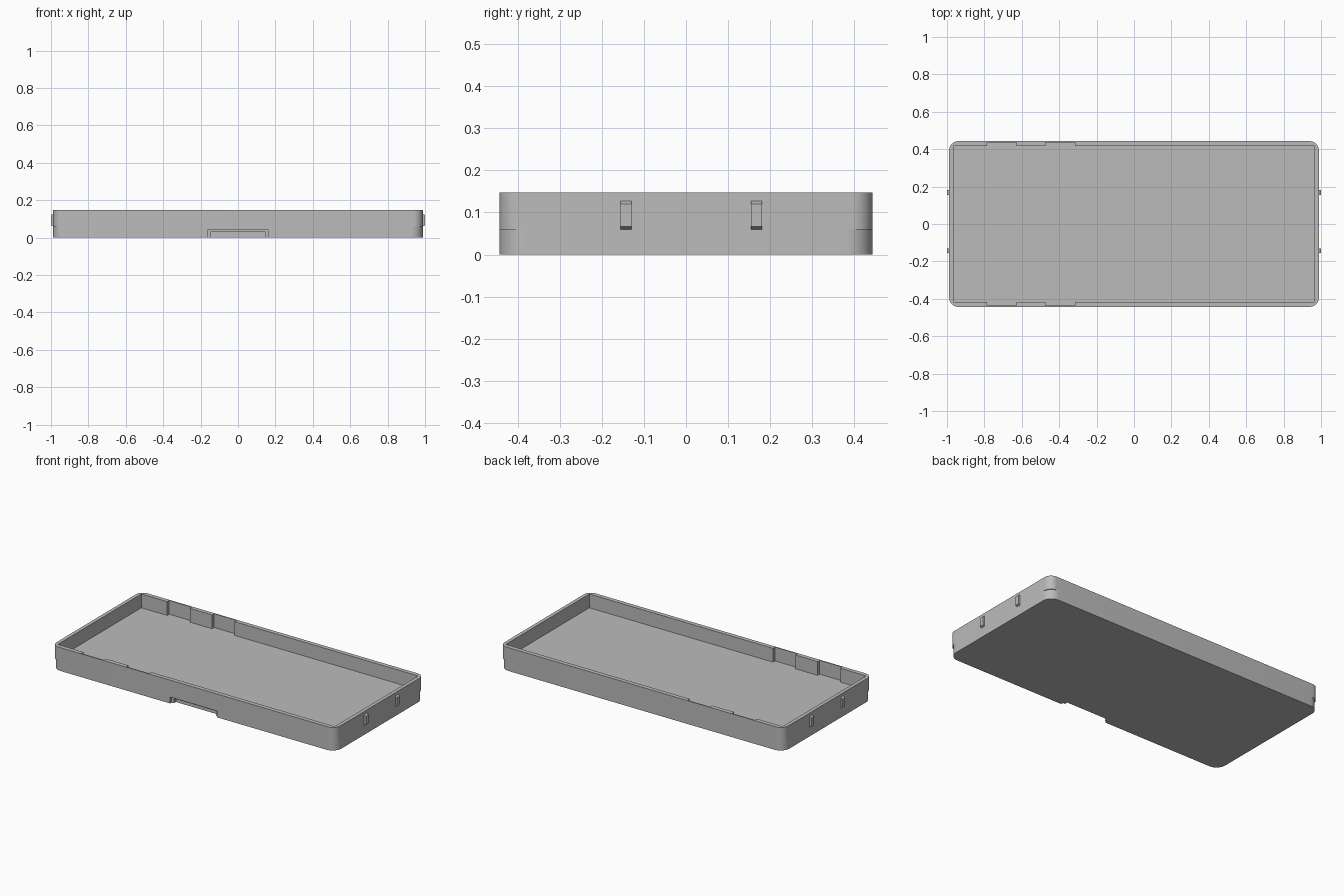
import bpy, bmesh, math

if "Cube" in bpy.data.objects:
    bpy.data.objects.remove(bpy.data.objects["Cube"])

grey = bpy.data.materials.new("light_grey")
grey.diffuse_color = (0.5, 0.5, 0.5, 1)
grey.use_nodes = True
grey.node_tree.nodes["Principled BSDF"].inputs["Base Color"].default_value = grey.diffuse_color

HX, HY = 0.988, 0.443          # outer half sizes
FLOOR, TOP = 0.06, 0.147       # floor and rim heights


def prism(name, pts, vec):
    """Extrude a closed planar outline along a vector."""
    bm = bmesh.new()
    face = bm.faces.new([bm.verts.new(p) for p in pts])
    ext = bmesh.ops.extrude_face_region(bm, geom=[face])
    moved = [g for g in ext["geom"] if isinstance(g, bmesh.types.BMVert)]
    bmesh.ops.translate(bm, verts=moved, vec=vec)
    bmesh.ops.recalc_face_normals(bm, faces=bm.faces)
    mesh = bpy.data.meshes.new(name)
    bm.to_mesh(mesh)
    bm.free()
    mesh.materials.append(grey)
    ob = bpy.data.objects.new(name, mesh)
    bpy.context.collection.objects.link(ob)
    return ob


def box(name, x0, x1, y0, y1, z0, z1):
    return prism(name, [(x0, y0, z0), (x1, y0, z0), (x1, y1, z0), (x0, y1, z0)],
                 (0, 0, z1 - z0))


def rounded_slab(name, r, z0, z1, steps=12):
    pts = []
    for i, (sx, sy) in enumerate([(1, 1), (-1, 1), (-1, -1), (1, -1)]):
        for k in range(steps + 1):
            a = math.pi / 2 * (i + k / steps)
            pts.append((sx * (HX - r) + r * math.cos(a),
                        sy * (HY - r) + r * math.sin(a), z0))
    return prism(name, pts, (0, 0, z1 - z0))


def cut(ob, cutters):
    """Subtract the cutters, apply the result and remove the helpers."""
    for c in cutters:
        m = ob.modifiers.new("cut", 'BOOLEAN')
        m.operation, m.solver, m.object = 'DIFFERENCE', 'EXACT', c
        c.hide_render = True
    bpy.context.view_layer.objects.active = ob
    for m in list(ob.modifiers):
        bpy.ops.object.modifier_apply(modifier=m.name)
    for c in cutters:
        bpy.data.objects.remove(c)


def smooth(ob):
    bpy.ops.object.select_all(action='DESELECT')
    ob.select_set(True)
    bpy.context.view_layer.objects.active = ob
    bpy.ops.object.shade_smooth_by_angle(angle=math.radians(30))


# Solid base with a stepped notch in the lower front edge
base = rounded_slab("tray_base", 0.062, 0, FLOOR)
cut(base, [box("notch_outer", -0.163, 0.163, -0.5, -HY + 0.015, -0.1, 0.04),
           box("notch_inner", -0.148, 0.148, -0.5, -HY + 0.035, -0.1, 0.03)])
smooth(base)

# Thin wall with a square-cornered cavity and clip recesses on both long sides
wall = rounded_slab("tray_wall", 0.048, FLOOR, TOP)
cutters = [box("cavity", -0.965, 0.965, -0.416, 0.416, 0, 0.3)]
for x0, x1 in [(-0.785, -0.627), (-0.472, -0.315)]:
    cutters.append(box("clip_recess", x0, x1, -0.436, 0.436, 0.01, 0.25))
cut(wall, cutters)
smooth(wall)

# Small snap tabs on both ends, with tapered top and bottom
for side, s in [("right", 1), ("left", -1)]:
    for n, y in enumerate([-0.143, 0.168]):
        profile = [(0.98, 0.06), (HX, 0.06), (1.0, 0.066), (1.0, 0.12),
                   (HX, 0.127), (0.98, 0.127)]
        prism(f"snap_tab_{side}_{n + 1}",
              [(s * x, y - 0.013, z) for x, z in profile], (0, 0.026, 0))
